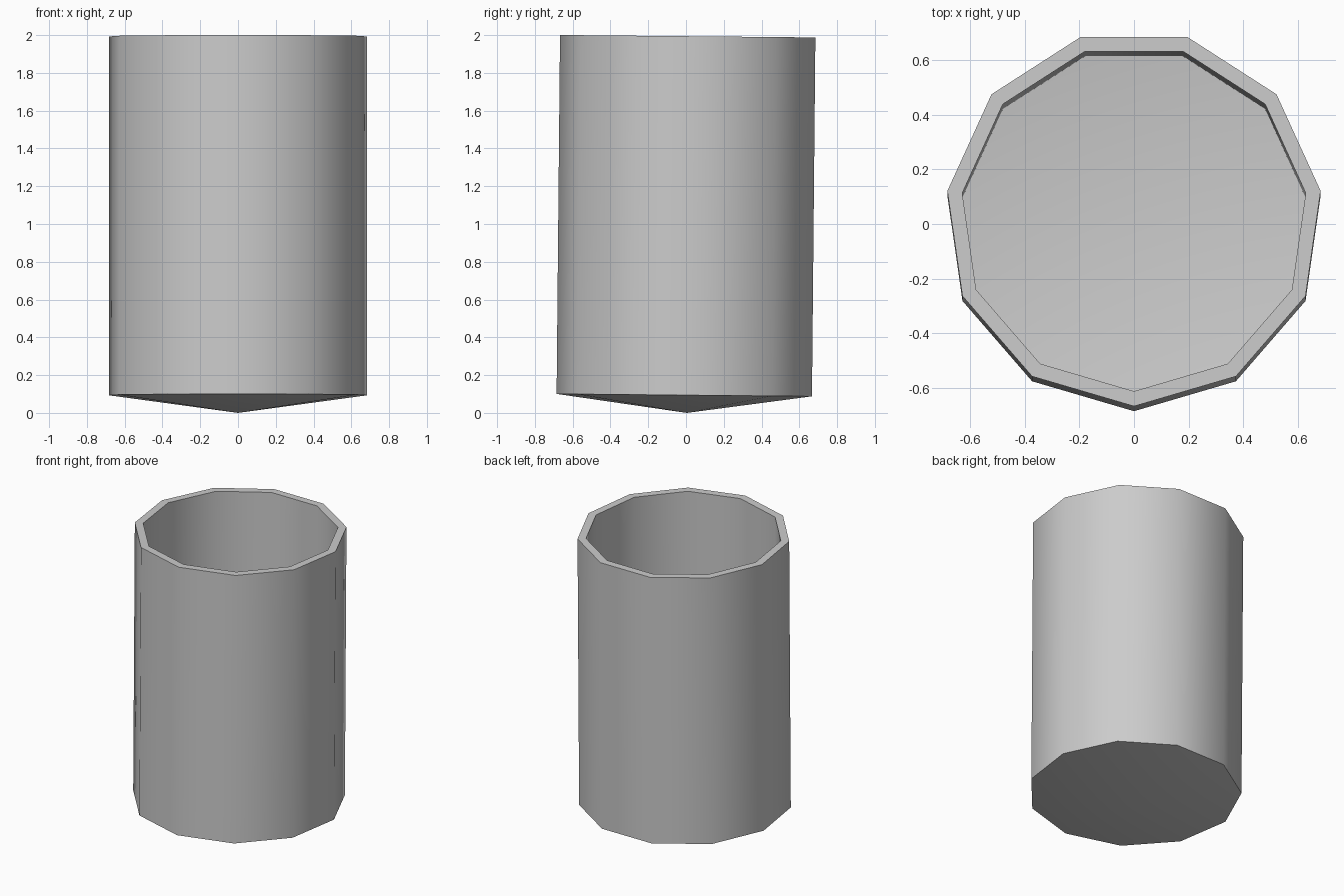
import bpy, bmesh, math
from mathutils import Matrix

if "Cube" in bpy.data.objects:
    bpy.data.objects.remove(bpy.data.objects["Cube"])

SIDES = 11
TILT = 0.0095   # slight lean towards the back

bm = bmesh.new()


def ring(radius, z):
    """Eleven-sided ring with one corner facing the front."""
    step = 2 * math.pi / SIDES
    return [bm.verts.new((radius * math.sin(i * step), -radius * math.cos(i * step), z))
            for i in range(SIDES)]


def bridge(a, b):
    for i in range(SIDES):
        j = (i + 1) % SIDES
        bm.faces.new((a[i], a[j], b[j], b[i]))


def cone(apex, loop):
    for i in range(SIDES):
        bm.faces.new((apex, loop[i], loop[(i + 1) % SIDES]))


# Outer shell, flat rim, inner wall, with shallow conical floors
outer_tip = bm.verts.new((0, 0, 0))
inner_tip = bm.verts.new((0, 0, 0.055))
outer_low, outer_top = ring(0.69, 0.094), ring(0.69, 1.994)
inner_top, inner_low = ring(0.635, 1.994), ring(0.635, 0.142)
cone(outer_tip, outer_low)
bridge(outer_low, outer_top)
bridge(outer_top, inner_top)
bridge(inner_top, inner_low)
cone(inner_tip, inner_low)
bmesh.ops.recalc_face_normals(bm, faces=bm.faces)

# Lean the cup and centre it
bm.transform(Matrix.Translation((0, 0.004, 0)) @ Matrix.Rotation(-TILT, 4, 'X'))

mesh = bpy.data.meshes.new("cup")
bm.to_mesh(mesh)
bm.free()
cup = bpy.data.objects.new("cup", mesh)
bpy.context.collection.objects.link(cup)
bpy.context.view_layer.objects.active = cup
cup.select_set(True)
bpy.ops.object.shade_smooth_by_angle(angle=math.radians(40))
